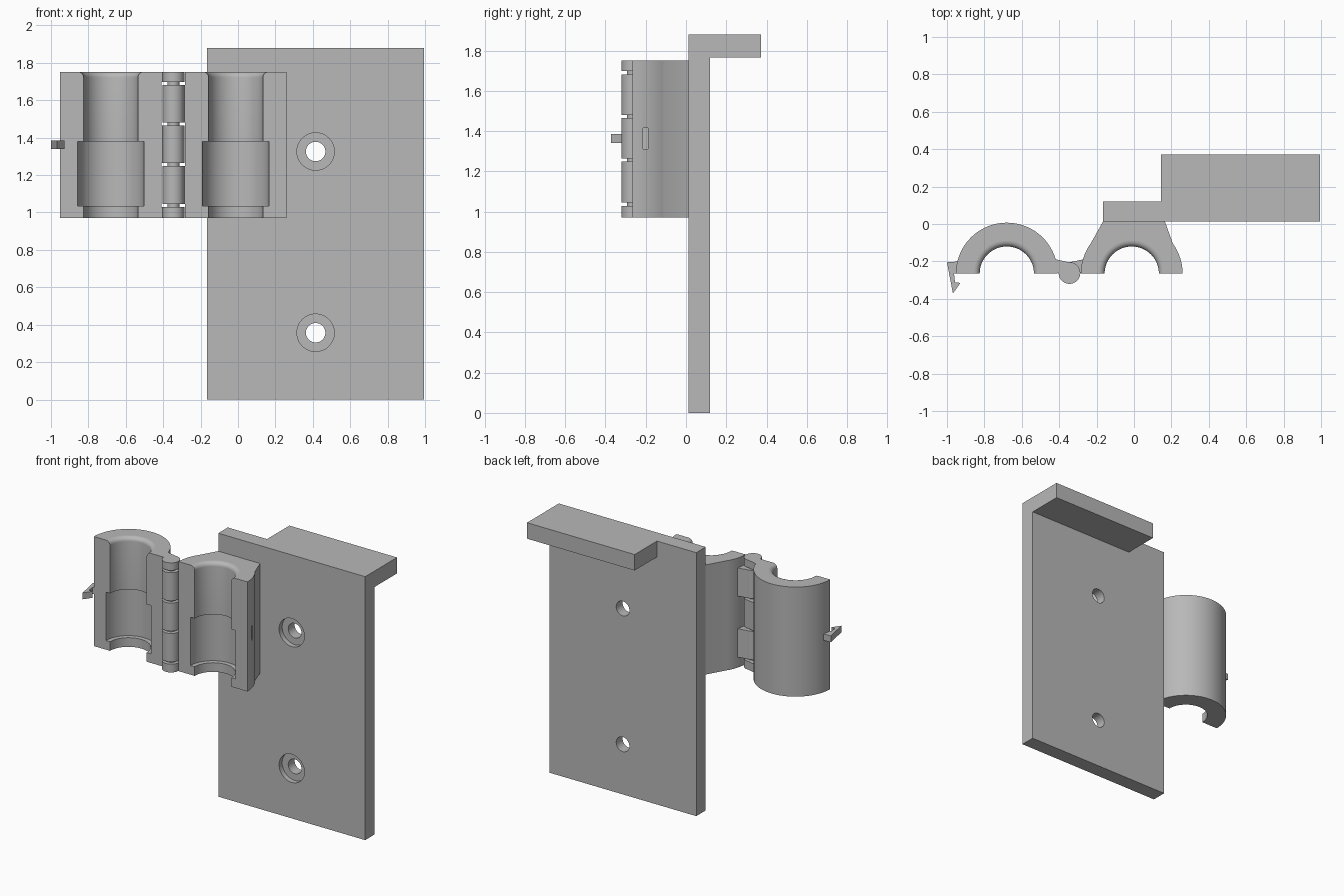
import bpy, bmesh, math
from mathutils import Matrix

if "Cube" in bpy.data.objects:
    bpy.data.objects.remove(bpy.data.objects["Cube"])

grey = bpy.data.materials.new("plain_grey")
grey.use_nodes = True
grey.diffuse_color = (0.48, 0.48, 0.48, 1)
grey.node_tree.nodes["Principled BSDF"].inputs["Base Color"].default_value = grey.diffuse_color

BOTTOM, TOP = 0.97, 1.752      # clamp height range
AXIS_Y = -0.265                # split plane of the clamps
OUTER = 0.272


def finish(name, bm):
    bmesh.ops.recalc_face_normals(bm, faces=bm.faces)
    mesh = bpy.data.meshes.new(name)
    bm.to_mesh(mesh)
    bm.free()
    mesh.materials.append(grey)
    ob = bpy.data.objects.new(name, mesh)
    bpy.context.collection.objects.link(ob)
    return ob


def prism(name, outline, z0, z1):
    bm = bmesh.new()
    face = bm.faces.new([bm.verts.new((x, y, z0)) for x, y in outline])
    new = bmesh.ops.extrude_face_region(bm, geom=[face])["geom"]
    verts = [v for v in new if isinstance(v, bmesh.types.BMVert)]
    bmesh.ops.translate(bm, verts=verts, vec=(0, 0, z1 - z0))
    return finish(name, bm)


def box(name, x0, x1, y0, y1, z0, z1):
    return prism(name, [(x0, y0), (x1, y0), (x1, y1), (x0, y1)], z0, z1)


def lathe(name, profile, matrix, steps=64):
    """Revolve (radius, height) pairs about local z, closed at both ends."""
    bm = bmesh.new()
    rings = [[bm.verts.new((r * math.cos(2 * math.pi * i / steps),
                            r * math.sin(2 * math.pi * i / steps), h))
              for i in range(steps)] for r, h in profile]
    for a, b in zip(rings, rings[1:]):
        for i in range(steps):
            j = (i + 1) % steps
            bm.faces.new((a[i], a[j], b[j], b[i]))
    bm.faces.new(rings[0])
    bm.faces.new(rings[-1])
    bm.transform(matrix)
    return finish(name, bm)


def activate(ob):
    bpy.ops.object.select_all(action='DESELECT')
    ob.select_set(True)
    bpy.context.view_layer.objects.active = ob


def combine(ob, other, operation):
    mod = ob.modifiers.new("combine", 'BOOLEAN')
    mod.operation = operation
    mod.solver = 'EXACT'
    mod.object = other
    activate(ob)
    bpy.ops.object.modifier_apply(modifier=mod.name)
    bpy.data.objects.remove(other)


def smooth(ob):
    activate(ob)
    bpy.ops.object.shade_smooth_by_angle(angle=math.radians(25))


def arc(cx, start, end, steps):
    angles = [math.radians(start + (end - start) * i / steps) for i in range(steps + 1)]
    return [(cx + OUTER * math.cos(a), AXIS_Y + OUTER * math.sin(a)) for a in angles]


# Mounting plate with a rear top ledge
plate = box("mounting_plate", -0.165, 0.995, 0.013, 0.12, 0, 1.88)
combine(plate, box("top_ledge", 0.145, 0.995, 0.06, 0.372, 1.766, 1.88), 'UNION')

# Counterbored screw holes, drilled from the front
for z in (0.357, 1.326):
    drill = lathe("screw_drill", [(0.1, -0.1), (0.1, 0.035), (0.052, 0.035), (0.052, 0.3)],
                  Matrix.Translation((0.415, 0.013, z)) @ Matrix.Rotation(-math.pi / 2, 4, 'X'))
    combine(plate, drill, 'DIFFERENCE')
smooth(plate)


# Stepped bore with a rounded mouth
def bore(cx):
    mouth = [(0.175 - 0.03 * math.cos(math.radians(a)),
              TOP - 0.03 + 0.03 * math.sin(math.radians(a))) for a in range(0, 91, 15)]
    profile = [(0.145, 0.9), (0.145, 1.035), (0.177, 1.035), (0.177, 1.38), (0.145, 1.38)]
    return lathe("bore_cutter", profile + mouth + [(0.175, 1.85)],
                 Matrix.Translation((cx, AXIS_Y, 0)))


# Swinging half of the clamp
LEFT_X, RIGHT_X = -0.68, -0.012
swing = prism("swinging_clamp", arc(LEFT_X, 0, 180, 48), BOTTOM, TOP)
combine(swing, bore(LEFT_X), 'DIFFERENCE')
smooth(swing)

# Fixed half of the clamp, flared out to the plate
fixed = prism("fixed_clamp", arc(RIGHT_X, 0, 36, 10) + [(0.165, 0.014), (-0.165, 0.014)]
              + arc(RIGHT_X, 144, 180, 10), BOTTOM, TOP)
combine(fixed, bore(RIGHT_X), 'DIFFERENCE')
combine(fixed, box("latch_slot_cutter", 0.225, 0.4, -0.214, -0.19, 1.31, 1.415), 'DIFFERENCE')
smooth(fixed)

# Hinge: pin, knuckles and alternating tabs
HINGE_X = -0.345
hinge = Matrix.Translation((HINGE_X, AXIS_Y + 0.003, 0))
smooth(lathe("hinge_pin", [(0.032, BOTTOM + 0.01), (0.032, TOP - 0.01)], hinge, 32))
gaps = [1.037, 1.256, 1.473, 1.69]
edges = [BOTTOM - 0.008] + gaps + [TOP + 0.008]
for i, (low, high) in enumerate(zip(edges, edges[1:])):
    z0, z1 = low + 0.008, high - 0.008
    smooth(lathe(f"hinge_knuckle_{i + 1}", [(0.058, z0), (0.058, z1)], hinge, 40))
    side = 1 if i % 2 else -1
    tab = [(0, -0.262), (0.09, -0.262), (0.09, -0.186), (0.06, -0.192), (0, -0.205)]
    prism(f"hinge_tab_{i + 1}", [(HINGE_X + side * x, y) for x, y in tab], z0, z1)

# Snap latch on the free edge
hook = [(-1.0, -0.205), (-0.935, -0.2), (-0.945, -0.262), (-0.962, -0.265),
        (-0.957, -0.312), (-0.928, -0.315), (-0.968, -0.372)]
prism("snap_latch", hook, 1.34, 1.386)
